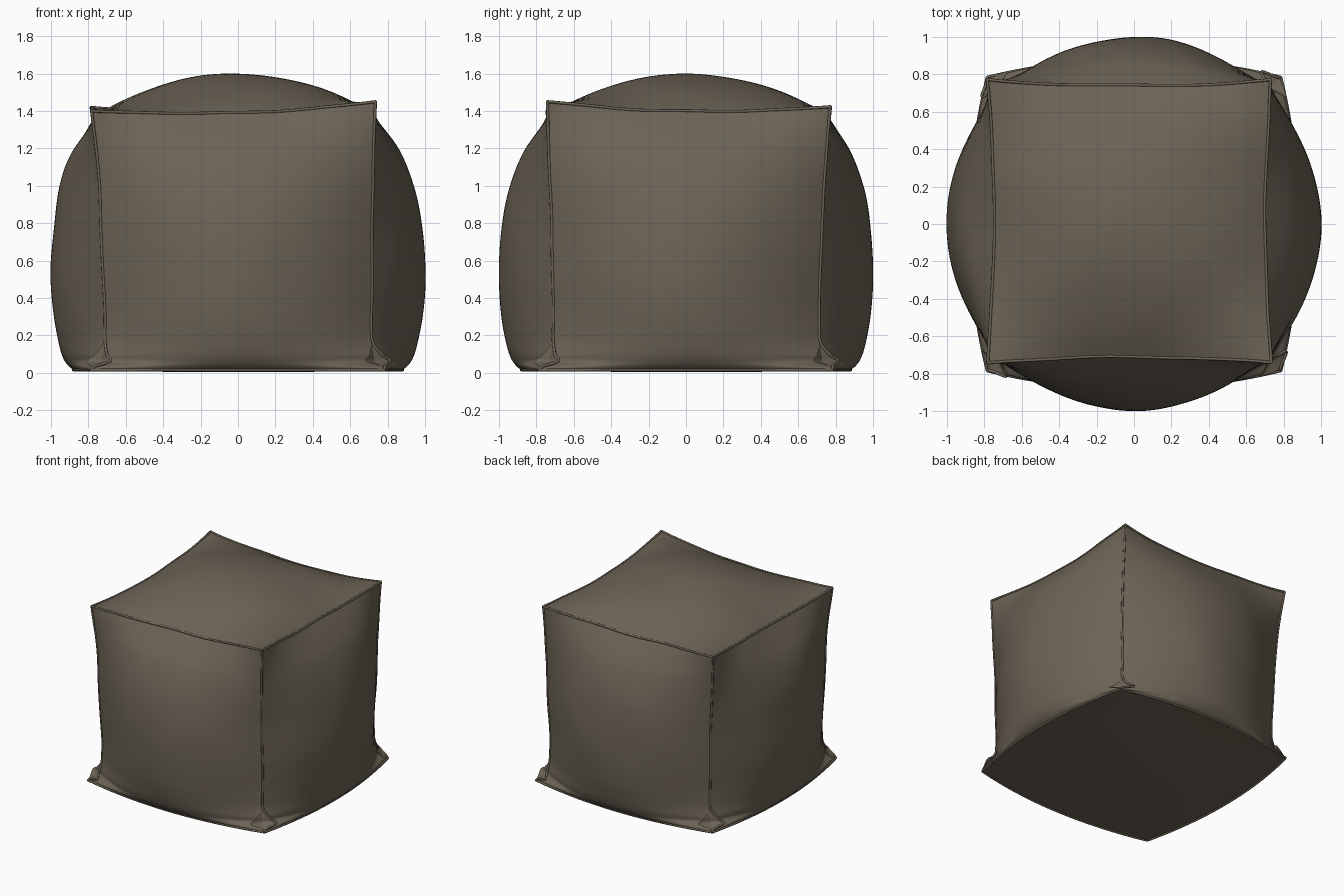
import bpy, bmesh, math
from mathutils import Vector, noise

if "Cube" in bpy.data.objects:
    bpy.data.objects.remove(bpy.data.objects["Cube"])

# height, corner half-width, mid-face half-width, corner fold depth
KEYS = [(.015, .785, .88, 0), (.035, .775, .905, -.01), (.06, .75, .925, -.065),
        (.095, .735, .942, -.035), (.16, .715, .96, -.005), (.3, .71, .985, 0),
        (.55, .72, 1.0, 0), (.8, .725, .985, 0), (1.0, .73, .95, 0),
        (1.2, .74, .875, 0), (1.33, .75, .79, 0), (1.42, .757, .725, 0)]
TOP = 1.42
SIDES = [((0, -1), (1, 0)), ((1, 0), (0, 1)), ((0, 1), (-1, 0)), ((-1, 0), (0, -1))]
N, SUB = 40, 5
ROWS = (len(KEYS) - 1) * SUB


def profile(s):
    """Smooth interpolation of KEYS, s in 0..len-1."""
    i = min(int(s), len(KEYS) - 2)
    f = s - i
    k = [KEYS[max(0, min(len(KEYS) - 1, i + d))] for d in (-1, 0, 1, 2)]
    h = [k[1][0] - k[0][0], k[2][0] - k[1][0], k[3][0] - k[2][0]]
    out = [k[1][0] + f * h[1]]
    for c in (1, 2, 3):
        d = [(k[j + 1][c] - k[j][c]) / h[j] if h[j] else 0 for j in range(3)]
        if not h[0]: d[0] = d[1]
        if not h[2]: d[2] = d[1]
        m0, m1 = (d[0] + d[1]) / 2 * h[1], (d[1] + d[2]) / 2 * h[1]
        a, b = k[1][c], k[2][c]
        out.append((2*f**3 - 3*f*f + 1)*a + (f**3 - 2*f*f + f)*m0
                   + (3*f*f - 2*f**3)*b + (f**3 - f*f)*m1)
    return out


def settle(p, a, b):
    """Lean, uneven top corners and soft cloth irregularity."""
    t = p.z / TOP
    lift = (-.02*(1-a)*(1-b) + .03*(1+a)*(1-b)) / 4
    q = p + Vector((-.025 * t**3, .015 * t**3, lift * min(t, 1)**4))
    q += noise.noise_vector(p * 2.5) * .010 * min(1, p.z / .5)
    q.z = max(q.z, 0)
    return q


def side_point(k, u, s):
    n, t = SIDES[k]
    z, r, mid, fold = profile(s)
    tan = r * u + math.copysign(fold * abs(u)**5, u)
    out = r + fold * u**4 + (mid - r) * (1 - u*u)
    z -= .035 * (z / TOP)**4 * (1 - u*u)
    return settle(Vector((n[0]*out + t[0]*tan, n[1]*out + t[1]*tan, z)),
                  n[0] + t[0]*u, n[1] + t[1]*u)


def cap_point(key, sag, height, u, v):
    z, r, mid, _ = key
    d, cu, cv = mid - r, 1 - u*u, 1 - v*v
    z += -sag * (cu*v*v + cv*u*u) + height * cu * cv
    return settle(Vector((r*u + d*u*cv, r*v + d*v*cu, z)), u, v)


def lin(i, n):
    return 2 * i / n - 1


# cushion body: four side panels, top and base
bm = bmesh.new()
panel = bm.faces.layers.int.new("panel")


def add_grid(fn, nu, nv, idx):
    g = [[bm.verts.new(fn(i, j)) for i in range(nu + 1)] for j in range(nv + 1)]
    for j in range(nv):
        for i in range(nu):
            f = bm.faces.new((g[j][i], g[j][i+1], g[j+1][i+1], g[j+1][i]))
            f[panel] = idx
            f.smooth = True


for k in range(4):
    add_grid(lambda i, j: side_point(k, lin(i, N), j / SUB), N, ROWS, k)
add_grid(lambda i, j: cap_point(KEYS[-1], .035, .18, lin(i, N), lin(j, N)), N, N, 4)
add_grid(lambda i, j: cap_point(KEYS[0], 0, -.012, lin(i, N), lin(j, N)), N, N, 5)
bmesh.ops.remove_doubles(bm, verts=bm.verts, dist=.0005)
bmesh.ops.recalc_face_normals(bm, faces=bm.faces)
for e in bm.edges:
    if len({f[panel] for f in e.link_faces}) > 1:
        e.smooth = False
me = bpy.data.meshes.new("cushion_body")
bm.to_mesh(me)
bm.free()
body = bpy.data.objects.new("cushion_body", me)
bpy.context.collection.objects.link(body)

mat = bpy.data.materials.new("brown_cloth")
mat.diffuse_color = (.15, .125, .092, 1)
mat.use_nodes = True
mat.node_tree.nodes["Principled BSDF"].inputs["Base Color"].default_value = mat.diffuse_color
me.materials.append(mat)

# piped seams along the twelve edges
cu = bpy.data.curves.new("piped_seams", 'CURVE')
cu.dimensions = '3D'
cu.bevel_depth = .008
cu.bevel_resolution = 2
cu.use_fill_caps = True


def seam(pts):
    sp = cu.splines.new('POLY')
    sp.points.add(len(pts) - 1)
    for q, p in zip(sp.points, pts):
        q.co = (p.x, p.y, max(p.z, .008), 1)


for k in range(4):
    seam([side_point(k, 1, j / SUB) for j in range(ROWS + 1)])
    for s in (0, len(KEYS) - 1):
        seam([side_point(k, lin(i, N), s) for i in range(N + 1)])
cu.materials.append(mat)
bpy.context.collection.objects.link(bpy.data.objects.new("piped_seams", cu))
